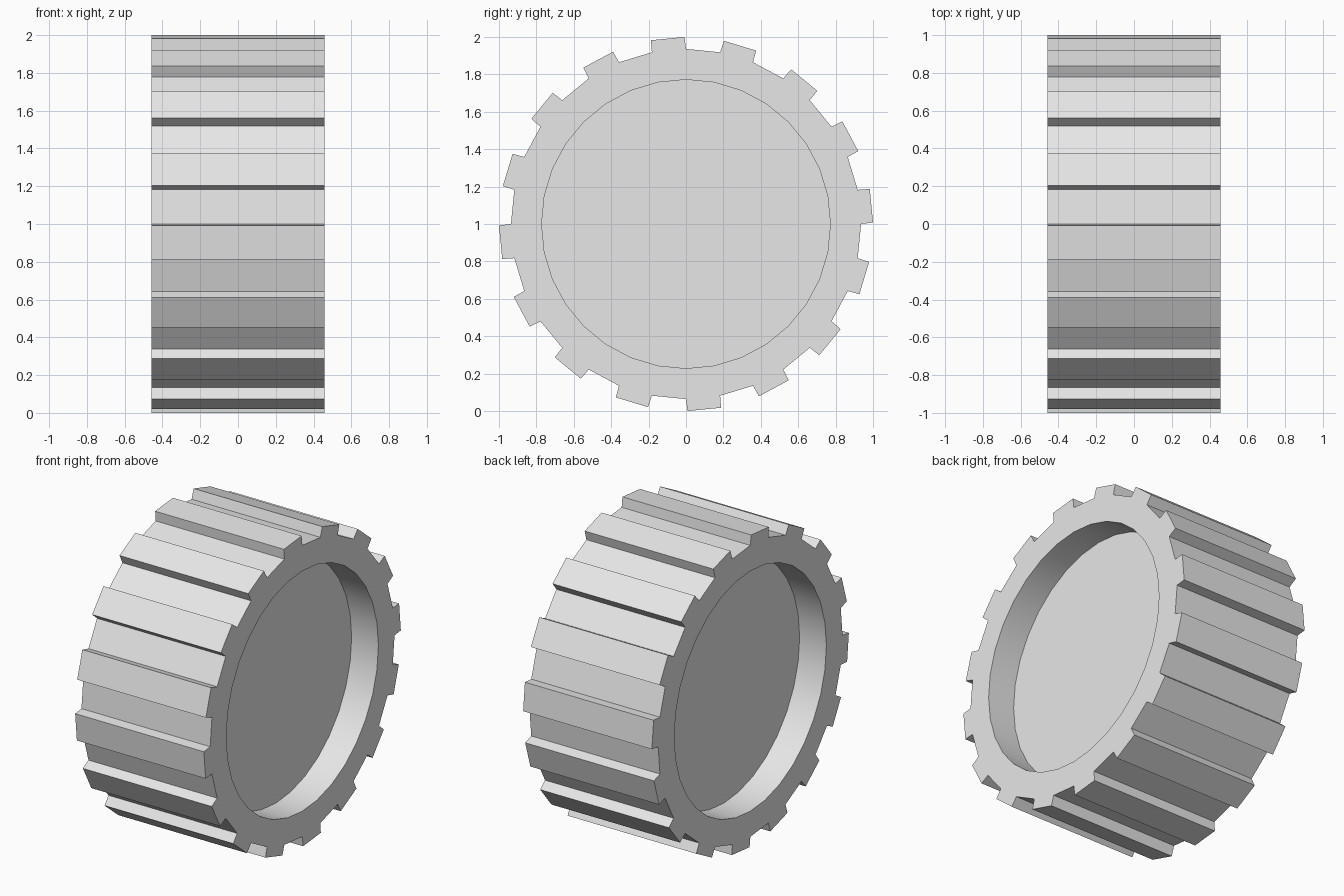
import bpy, bmesh
from math import radians, degrees, atan2, floor, cos, pi
from mathutils import Matrix, Vector

if "Cube" in bpy.data.objects:
    bpy.data.objects.remove(bpy.data.objects["Cube"])

SIDES = 32
WIDTH = 0.915
ROOT_R = 0.936
HUB_R = 0.772
HUB_DEPTH = 0.19
TOOTH_RISE = 0.0645
TOOTH_TAPER = 0.983

grey = bpy.data.materials.new("light_grey")
grey.use_nodes = True
colour = (0.8, 0.8, 0.8, 1)
grey.diffuse_color = colour
grey.node_tree.nodes["Principled BSDF"].inputs["Base Color"].default_value = colour

# Drum lying along x
bm = bmesh.new()
bmesh.ops.create_cone(bm, cap_ends=True, segments=SIDES, radius1=ROOT_R,
                      radius2=ROOT_R, depth=WIDTH,
                      matrix=Matrix.Rotation(pi / 2, 4, 'Y'))
bm.normal_update()
caps = [f for f in bm.faces if abs(f.normal.x) > 0.9]
walls = [f for f in bm.faces if abs(f.normal.x) < 0.1]

# Treads: every second side facet raised and slightly tapered
step = 360 / SIDES
treads = []
for f in walls:
    c = f.calc_center_median()
    if floor(degrees(atan2(c.z, c.y)) / step) % 2 == 0:
        treads.append(f)
for f in bmesh.ops.extrude_discrete_faces(bm, faces=treads)["faces"]:
    c = f.calc_center_median()
    out = Vector((0, c.y, c.z)).normalized()
    for v in f.verts:
        flat = Vector((0, v.co.y - c.y, v.co.z - c.z))
        v.co += out * TOOTH_RISE - flat * (1 - TOOTH_TAPER)

# Round recess in both ends
bmesh.ops.inset_individual(bm, faces=caps, use_even_offset=True,
                           thickness=(ROOT_R - HUB_R) * cos(pi / SIDES))
for f in bmesh.ops.extrude_discrete_faces(bm, faces=caps)["faces"]:
    inward = -1 if f.calc_center_median().x > 0 else 1
    for v in f.verts:
        v.co.x += inward * HUB_DEPTH

# Smooth recess walls, crisp everything else
bmesh.ops.recalc_face_normals(bm, faces=bm.faces)
bm.normal_update()
for f in bm.faces:
    c = f.calc_center_median()
    f.smooth = abs(f.normal.x) < 0.1 and Vector((c.y, c.z)).length < HUB_R + 0.01
for e in bm.edges:
    e.smooth = e.calc_face_angle(0) < radians(30)

mesh = bpy.data.meshes.new("treaded_wheel")
bm.to_mesh(mesh)
bm.free()
mesh.materials.append(grey)
wheel = bpy.data.objects.new("treaded_wheel", mesh)
wheel.location.z = 1
bpy.context.collection.objects.link(wheel)
